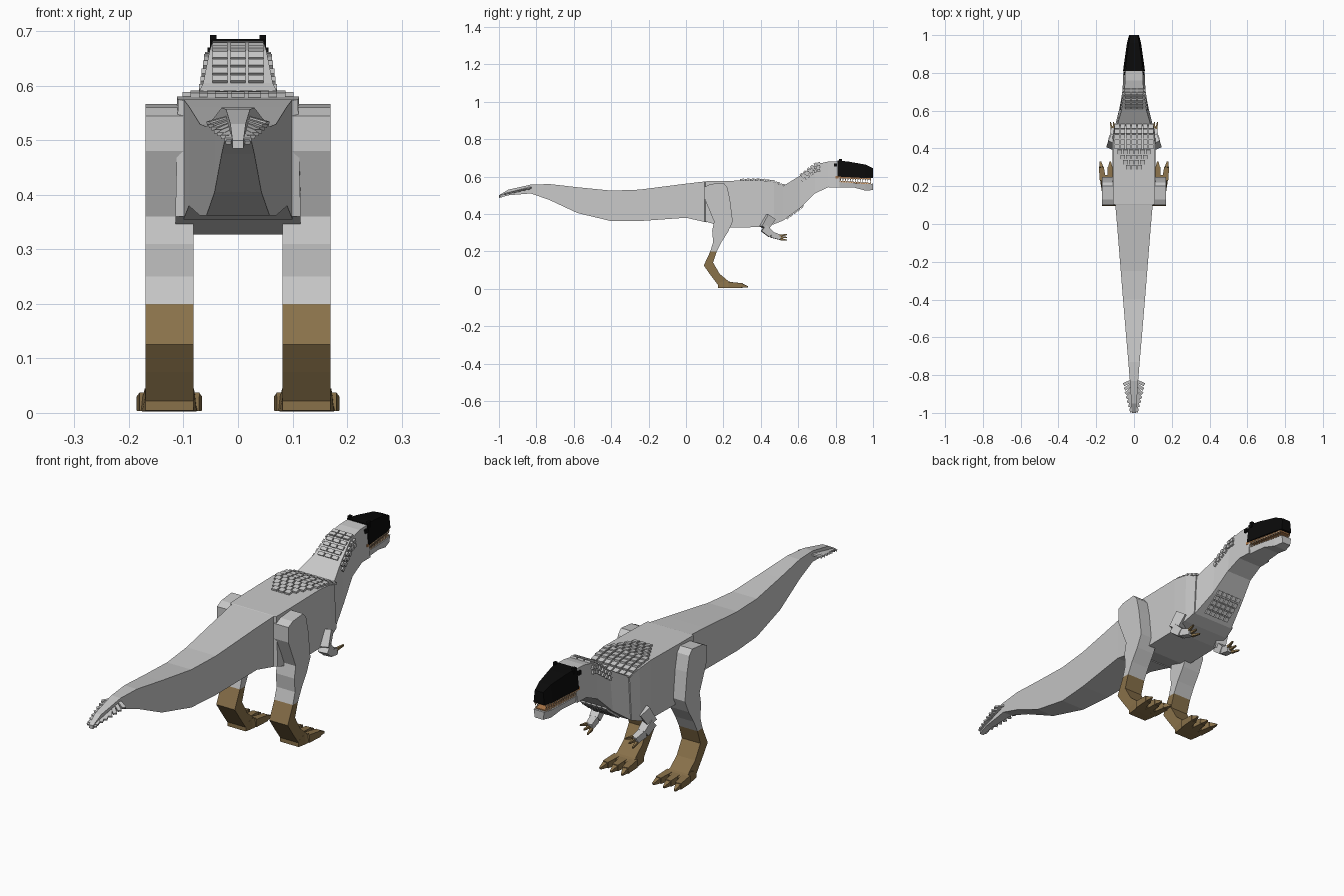
import bpy
import bmesh
from math import atan2, radians, sin, cos
from mathutils import Matrix, Vector, Euler

default_cube = bpy.data.objects.get("Cube")
if default_cube:
    bpy.data.objects.remove(default_cube, do_unlink=True)


def make_material(name, red, green, blue):
    material = bpy.data.materials.new(name)
    material.use_nodes = True
    colour = (red, green, blue, 1)
    material.diffuse_color = colour
    shader = material.node_tree.nodes["Principled BSDF"]
    shader.inputs["Base Color"].default_value = colour
    shader.inputs["Roughness"].default_value = 0.9
    return material


GREY = make_material("pale grey skin", 0.58, 0.58, 0.58)
BROWN = make_material("brown feet", 0.25, 0.165, 0.068)
BLACK = make_material("black mask", 0.003, 0.003, 0.003)
ORANGE = make_material("orange gums", 0.45, 0.2, 0.07)
TOOTH = make_material("tan teeth", 0.65, 0.45, 0.28)


def finish(bm, name, *materials):
    """Turn a bmesh into a flat shaded object."""
    bmesh.ops.recalc_face_normals(bm, faces=bm.faces)
    mesh = bpy.data.meshes.new(name)
    bm.to_mesh(mesh)
    bm.free()
    for material in materials:
        mesh.materials.append(material)
    result = bpy.data.objects.new(name, mesh)
    bpy.context.collection.objects.link(result)
    return result


def add_loft(bm, rings):
    """Skin a row of four-cornered rings and cap both ends."""
    loops = [[bm.verts.new(point) for point in ring] for ring in rings]
    for a, b in zip(loops, loops[1:]):
        for i in range(len(a)):
            j = (i + 1) % len(a)
            bm.faces.new((a[i], a[j], b[j], b[i]))
    bm.faces.new(loops[0])
    bm.faces.new(loops[-1])


def section(y, bottom, top, low, high):
    """Ring across the body; low and high are the half widths."""
    return [(-low, y, bottom), (low, y, bottom), (high, y, top), (-high, y, top)]


def add_slab(bm, centre, size, rotation):
    matrix = Matrix.Translation(centre) @ Euler(rotation).to_matrix().to_4x4()
    bmesh.ops.create_cube(bm, size=1, matrix=matrix @ Matrix.Diagonal((*size, 1)))


def add_rod(bm, start, end, thick, thin):
    """Square tapering rod between two points."""
    start, end = Vector(start), Vector(end)
    way = (end - start).normalized()
    side = way.cross(Vector((0, 0, 1))).normalized()
    up = side.cross(way)
    corners = ((-1, -1), (1, -1), (1, 1), (-1, 1))
    add_loft(bm, [[at + side * a * r + up * b * r for a, b in corners]
                  for at, r in ((start, thick), (end, thin))])


# Tail, torso, neck and skull: y, bottom, top, lower and upper half width
tail = [(-1, 0.485, 0.5, 0.01, 0.01), (-0.95, 0.5, 0.53, 0.014, 0.014),
        (-0.83, 0.51, 0.557, 0.022, 0.022), (-0.73, 0.475, 0.56, 0.03, 0.03),
        (-0.58, 0.405, 0.543, 0.043, 0.043), (-0.4, 0.362, 0.525, 0.058, 0.058),
        (-0.25, 0.362, 0.53, 0.07, 0.07), (0, 0.38, 0.562, 0.09, 0.09),
        (0.11, 0.355, 0.575, 0.1, 0.1)]
torso = [(0.1, 0.36, 0.573, 0.1, 0.1), (0.105, 0.36, 0.575, 0.115, 0.11),
         (0.21, 0.327, 0.577, 0.115, 0.112), (0.4, 0.33, 0.58, 0.115, 0.112),
         (0.47, 0.345, 0.57, 0.113, 0.108), (0.52, 0.365, 0.55, 0.105, 0.095)]
neck = [(0.52, 0.365, 0.55, 0.1, 0.09), (0.61, 0.432, 0.605, 0.078, 0.064),
        (0.69, 0.51, 0.665, 0.062, 0.052), (0.76, 0.543, 0.68, 0.058, 0.047)]
skull = [neck[-1], (0.82, 0.542, 0.682, 0.056, 0.046)]
for name, stations in (("tail", tail), ("torso", torso), ("neck", neck), ("skull", skull)):
    bm = bmesh.new()
    add_loft(bm, [section(*station) for station in stations])
    finish(bm, name, GREY)


def surface(stations, y, column):
    """Height and slope of the top (2) or bottom (1) outline at y."""
    for a, b in zip(stations, stations[1:]):
        if y <= b[0] or b is stations[-1]:
            t = (y - a[0]) / (b[0] - a[0])
            rise = b[column] - a[column]
            return a[column] + t * rise, atan2(rise, b[0] - a[0])


# Head: mask, jaw, gums and mouth lining
head_parts = {
    "snout_mask": (BLACK, [(0.81, 0.6, 0.686, 0.058, 0.048), (0.87, 0.597, 0.68, 0.05, 0.04),
                           (0.96, 0.592, 0.664, 0.037, 0.027), (1, 0.592, 0.645, 0.026, 0.02)]),
    "lower_jaw": (GREY, [(0.8, 0.542, 0.572, 0.05, 0.054), (0.9, 0.541, 0.565, 0.04, 0.044),
                         (0.96, 0.525, 0.56, 0.03, 0.034), (1, 0.528, 0.562, 0.02, 0.025)]),
    "upper_gum": (ORANGE, [(0.8, 0.591, 0.603, 0.055, 0.055), (0.99, 0.585, 0.595, 0.025, 0.025)]),
    "lower_gum": (ORANGE, [(0.8, 0.565, 0.579, 0.05, 0.05), (0.99, 0.555, 0.566, 0.022, 0.022)]),
}
for name, (material, stations) in head_parts.items():
    bm = bmesh.new()
    add_loft(bm, [section(*station) for station in stations])
    finish(bm, name, material)

# Teeth along both jaws
bm = bmesh.new()
for side in (-1, 1):
    for i in range(13):
        t = i / 12
        y, x = 0.825 + 0.16 * t, side * (0.052 - 0.026 * t)
        add_rod(bm, (x, y, 0.593 - 0.005 * t), (x, y + 0.001, 0.58 - 0.005 * t), 0.004, 0.001)
        add_rod(bm, (x * 0.9, y, 0.57 - 0.01 * t), (x * 0.9, y + 0.001, 0.583 - 0.01 * t), 0.004, 0.001)
finish(bm, "teeth", TOOTH)

# Brow horns and eyes
bm = bmesh.new()
for side in (-1, 1):
    add_slab(bm, (side * 0.045, 0.825, 0.68), (0.012, 0.016, 0.026), (0, 0, 0))
    add_slab(bm, (side * 0.051, 0.798, 0.662), (0.01, 0.016, 0.016), (0, 0, 0))
finish(bm, "brow_horns_and_eyes", BLACK)

# Overlapping scales on the back, nape and throat
bm = bmesh.new()
for row in range(9):
    y = 0.3 + row * 0.027
    z, slope = surface(torso, y, 2)
    count = min(3 + row, 7)
    for i in range(count):
        x = (i - (count - 1) / 2) * 0.03
        add_slab(bm, (x, y, z + 0.005), (0.024, 0.024, 0.009), (slope + 0.15, 0, 0))
finish(bm, "back_scales", GREY)

bm = bmesh.new()
for row in range(6):
    y = 0.615 + row * 0.019
    z, slope = surface(neck, y, 2)
    for i in range(-1, 2):
        add_slab(bm, (i * 0.033, y, z + 0.003), (0.028, 0.015, 0.009), (slope + 0.15, 0, 0))
    for side in (-1, 1):
        for drop in (0.016, 0.036):
            x = side * (0.066 - 0.12 * (y - 0.61) + drop * 0.1)
            add_slab(bm, (x, y, z - drop), (0.009, 0.015, 0.015), (slope, 0, 0))
finish(bm, "nape_scales", GREY)

bm = bmesh.new()
for row in range(5):
    y = 0.545 + row * 0.019
    z, slope = surface(neck, y, 1)
    for i in range(-2, 3):
        add_slab(bm, (i * 0.025, y, z - 0.004), (0.02, 0.019, 0.009), (slope + 0.15, 0, 0))
finish(bm, "throat_scales", GREY)

# Fan of flat feathers around the tail tip
bm = bmesh.new()
for side in (-1, 1):
    for i in range(7):
        angle = radians(25 + 9 * i)
        root = Vector((side * (0.022 - 0.002 * i), -0.835 - 0.02 * i, 0.54 - 0.005 * i))
        way = Vector((side * cos(angle), -sin(angle), -0.25))
        add_slab(bm, root + way * 0.015, (0.042, 0.016, 0.007),
                 (0, 0.25, atan2(way.y, way.x)))
for i in (-1, 0, 1):
    add_slab(bm, (i * 0.012, -0.974, 0.505), (0.01, 0.05, 0.007), (0.4, 0, i * 0.25))
finish(bm, "tail_feathers", GREY)

# Legs: back y and z, front y and z from hip to ankle
leg = [(0.13, 0.56, 0.2, 0.567), (0.1, 0.545, 0.22, 0.545), (0.1, 0.48, 0.235, 0.48),
       (0.15, 0.36, 0.25, 0.36), (0.14, 0.31, 0.225, 0.305), (0.145, 0.25, 0.19, 0.25),
       (0.13, 0.2, 0.165, 0.2), (0.095, 0.125, 0.145, 0.14), (0.13, 0.075, 0.18, 0.08),
       (0.18, 0.008, 0.23, 0.038)]
inner, outer = 0.082, 0.17
middle = (inner + outer) / 2
for side, label in ((1, "left"), (-1, "right")):
    bm = bmesh.new()
    add_loft(bm, [[(side * inner, a, b), (side * outer, a, b),
                   (side * outer, c, d), (side * inner, c, d)] for a, b, c, d in leg])
    for face in bm.faces:
        face.material_index = int(face.calc_center_median().z < 0.2)
    finish(bm, label + "_leg", GREY, BROWN)

    # Foot pad and splayed toes with claws
    bm = bmesh.new()
    pad = [(0.17, 0.004, 0.03, 0.044, 0.044), (0.21, 0.003, 0.045, 0.05, 0.045),
           (0.26, 0.004, 0.03, 0.055, 0.048)]
    add_loft(bm, [[(x + side * middle, y, z) for x, y, z in section(*s)] for s in pad])
    for i in (-1, 0, 1):
        x = side * middle + i * 0.038
        add_rod(bm, (x, 0.23, 0.02), (x + i * 0.009, 0.3, 0.017), 0.017, 0.013)
        add_rod(bm, (x + i * 0.009, 0.3, 0.017), (x + i * 0.014, 0.33, 0.01), 0.011, 0.004)
    finish(bm, label + "_foot", BROWN)

    # Small bent arm
    joints = [(0.105, 0.45, 0.385), (0.12, 0.415, 0.325), (0.115, 0.455, 0.29), (0.108, 0.505, 0.275)]
    joints = [(side * x, y, z) for x, y, z in joints]
    bm = bmesh.new()
    for start, end, thick in zip(joints, joints[1:], (0.025, 0.021, 0.016)):
        add_rod(bm, start, end, thick, thick * 0.85)
    finish(bm, label + "_arm", GREY)

    # Three claws on the hand
    bm = bmesh.new()
    for i in (-1, 0, 1):
        root = Vector(joints[-1]) + Vector((i * 0.009, -0.005, i * 0.009))
        add_rod(bm, root, root + Vector((i * 0.008, 0.04, i * 0.006)), 0.006, 0.003)
    finish(bm, label + "_hand_claws", BROWN)
